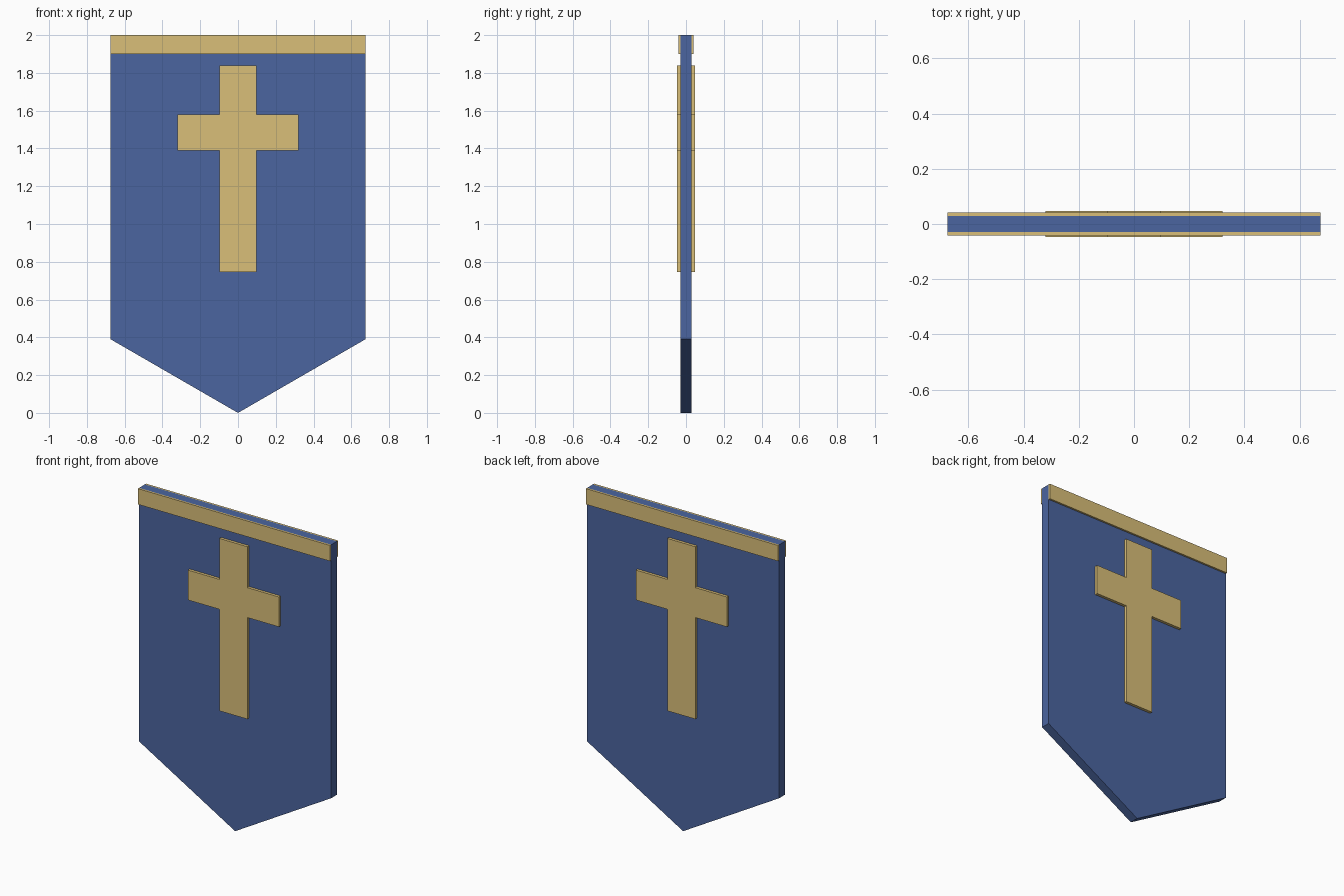
import bpy, bmesh

if "Cube" in bpy.data.objects:
    bpy.data.objects.remove(bpy.data.objects["Cube"])


def material(name, rgb):
    m = bpy.data.materials.new(name)
    m.diffuse_color = (*rgb, 1)
    m.use_nodes = True
    m.node_tree.nodes["Principled BSDF"].inputs["Base Color"].default_value = m.diffuse_color
    return m


def plate(name, half_profile, y0, y1, mat, both_sides=False):
    """Extrude an x-z outline, given as its right half from top to bottom."""
    left = [(-x, z) for x, z in reversed(half_profile) if x > 0]
    bm = bmesh.new()
    face = bm.faces.new([bm.verts.new((x, y0, z)) for x, z in half_profile + left])
    ext = bmesh.ops.extrude_face_region(bm, geom=[face])
    moved = [v for v in ext["geom"] if isinstance(v, bmesh.types.BMVert)]
    bmesh.ops.translate(bm, verts=moved, vec=(0, y1 - y0, 0))
    bmesh.ops.recalc_face_normals(bm, faces=bm.faces)
    me = bpy.data.meshes.new(name)
    bm.to_mesh(me)
    bm.free()
    me.materials.append(mat)
    ob = bpy.data.objects.new(name, me)
    bpy.context.collection.objects.link(ob)
    if both_sides:
        mod = ob.modifiers.new("both_sides", 'MIRROR')
        mod.use_axis = (False, True, False)
        mod.use_mirror_merge = False
    return ob


blue = material("blue_cloth", (0.07, 0.13, 0.35))
gold = material("gold_trim", (0.70, 0.52, 0.19))
W, T = 0.675, 0.029

# Pointed cloth panel
plate("banner_cloth", [(W, 2.0), (W, 0.39), (0, 0)], -T, T, blue)

# Top trim strips, front and back
plate("top_trim", [(W, 2.0), (W, 1.9)], -0.041, -T, gold, True)

# Raised cross, front and back
cross = [(0.098, 1.84), (0.098, 1.58), (0.32, 1.58), (0.32, 1.39),
         (0.098, 1.39), (0.098, 0.745)]
plate("cross_emblem", cross, -0.047, -T, gold, True)
